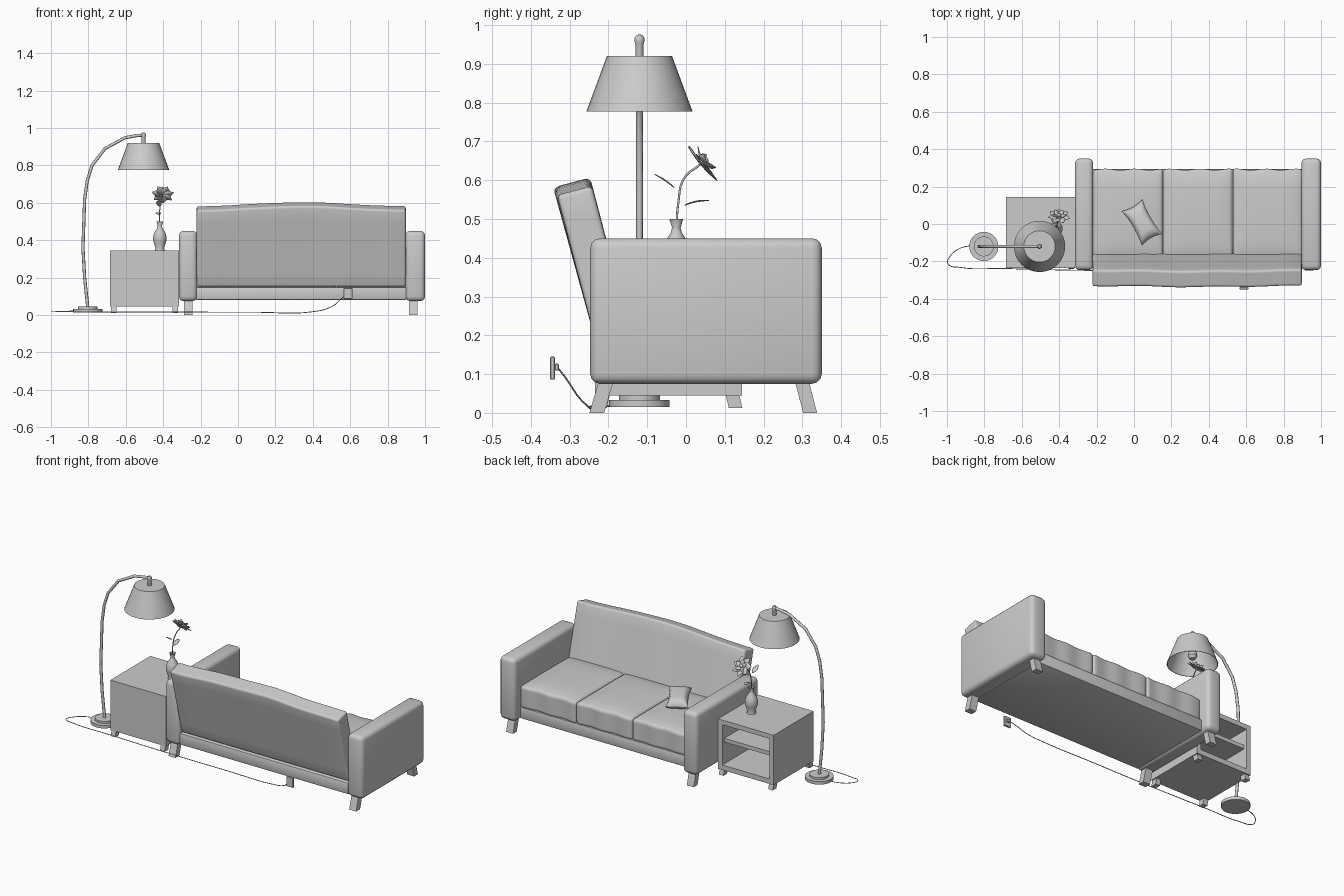
import bpy, bmesh, math
from mathutils import Vector, Matrix

if "Cube" in bpy.data.objects:
    bpy.data.objects.remove(bpy.data.objects["Cube"])


def add(name, bm, smooth=True, angle=35):
    bmesh.ops.recalc_face_normals(bm, faces=bm.faces)
    me = bpy.data.meshes.new(name)
    bm.to_mesh(me)
    bm.free()
    ob = bpy.data.objects.new(name, me)
    bpy.context.collection.objects.link(ob)
    if smooth:
        bpy.ops.object.select_all(action='DESELECT')
        ob.select_set(True)
        bpy.context.view_layer.objects.active = ob
        bpy.ops.object.shade_smooth_by_angle(angle=math.radians(angle))
    return ob


def box(name, lo, hi, bevel=0, segs=3):
    lo, hi = Vector(lo), Vector(hi)
    bm = bmesh.new()
    bmesh.ops.create_cube(bm, size=1)
    for v in bm.verts:
        v.co = (lo + hi) / 2 + v.co * (hi - lo)
    if bevel:
        bmesh.ops.bevel(bm, geom=bm.edges[:], offset=bevel, segments=segs,
                        affect='EDGES', profile=0.5)
    return add(name, bm, bool(bevel))


def soft_box(name, size, bevel, shape, matrix):
    """Rounded, subdivided box; shape(co) moves its points in local space."""
    bm = bmesh.new()
    bmesh.ops.create_cube(bm, size=1)
    for v in bm.verts:
        v.co *= Vector(size)
    for axis, n in ((0, 12), (1, 6), (2, 6)):
        for i in range(1, n):
            p, no = Vector(), Vector()
            p[axis] = size[axis] * (i / n - 0.5)
            no[axis] = 1
            bmesh.ops.bisect_plane(bm, geom=bm.verts[:] + bm.edges[:] + bm.faces[:],
                                   plane_co=p, plane_no=no)
    sharp = [e for e in bm.edges if e.calc_face_angle(0) > 1]
    bmesh.ops.bevel(bm, geom=sharp, offset=bevel, segments=3, affect='EDGES', profile=0.5)
    for v in bm.verts:
        v.co = matrix @ Vector(shape(v.co.copy()))
    return add(name, bm, angle=50)


def lathe(name, profile, loc, n=32):
    bm = bmesh.new()
    vs = [bm.verts.new((r, 0, z)) for r, z in profile]
    es = [bm.edges.new(p) for p in zip(vs, vs[1:])]
    bmesh.ops.spin(bm, geom=vs + es, axis=(0, 0, 1), cent=(0, 0, 0), steps=n, angle=math.tau)
    bmesh.ops.remove_doubles(bm, verts=bm.verts, dist=1e-5)
    bmesh.ops.translate(bm, verts=bm.verts, vec=loc)
    return add(name, bm)


def tube(name, pts, r, smooth=True):
    cu = bpy.data.curves.new(name, 'CURVE')
    cu.dimensions = '3D'
    cu.bevel_depth, cu.bevel_resolution, cu.use_fill_caps = r, 2, True
    cu.resolution_u = 6
    s = cu.splines.new('BEZIER')
    s.bezier_points.add(len(pts) - 1)
    for b, p in zip(s.bezier_points, pts):
        b.co = p
        b.handle_left_type = b.handle_right_type = 'AUTO' if smooth else 'VECTOR'
    ob = bpy.data.objects.new(name, cu)
    bpy.context.collection.objects.link(ob)
    return ob


def slanted_leg(name, top, bottom, w, d):
    """Straight leg leaning from the top centre to the bottom centre."""
    ob = box(name, (-w / 2, -d / 2, 0), (w / 2, d / 2, 1))
    for v in ob.data.vertices:
        c = Vector(bottom).lerp(Vector(top), v.co.z)
        v.co = (c.x + v.co.x, c.y + v.co.y, c.z)
    return ob


def petal(name, length, width, bend, matrix):
    """Pointed cupped blade along local +x, bending towards +z."""
    bm = bmesh.new()
    rows = []
    for i in range(7):
        t = i / 6
        w = width * (math.sin(math.pi * t ** 0.85) * 0.95 + 0.05) / 2
        rows.append([bm.verts.new(matrix @ Vector(
            (length * t, w * k, bend * t * t + 0.15 * w * abs(k)))) for k in (-1, 0, 1)])
    for a, b in zip(rows, rows[1:]):
        for k in (0, 1):
            bm.faces.new((a[k], a[k + 1], b[k + 1], b[k]))
    ob = add(name, bm, angle=60)
    m = ob.modifiers.new('thickness', 'SOLIDIFY')
    m.thickness = 0.002
    return ob


# Sofa frame: arms, base and splayed legs
for side, x0, x1, lx in (('left', -0.315, -0.218, -0.265), ('right', 0.895, 1.0, 0.937)):
    box(side + '_arm', (x0, -0.247, 0.075), (x1, 0.35, 0.45), 0.025)
    slanted_leg(side + '_rear_leg', (lx, -0.205, 0.085), (lx, -0.23, 0), 0.046, 0.038)
    slanted_leg(side + '_front_leg', (lx, 0.298, 0.085), (lx, 0.32, 0), 0.046, 0.036)
box('sofa_base', (-0.225, -0.237, 0.08), (0.9, 0.295, 0.15), 0.008, 2)

# Three puffed seat cushions
for i in range(3):
    x = 0.341 + (i - 1) * 0.373

    def puff(c):
        u, v = c.x / 0.187, c.y / 0.24
        k = max(0, 1 - u ** 4) * max(0, 1 - v ** 4)
        if c.z > 0:
            c.z += 0.014 * k
        c.y += 0.004 * math.sin(c.x * 40 + i) * (c.y > 0.2)
        return c
    soft_box('seat_cushion_%d' % (i + 1), (0.372, 0.48, 0.13), 0.014, puff,
             Matrix.Translation((x, 0.052, 0.21)))


# Reclined backrest with a gently arched top
def arch(c):
    u = c.x / 0.56
    t = (c.z + 0.2125) / 0.425
    c.z += 0.022 * t * math.cos(u * math.pi / 2) ** 2
    c.y += 0.003 * math.sin(u * 9) * t
    return c


back_m = (Matrix.Translation((0.338, -0.225, 0.15)) @ Matrix.Rotation(math.radians(15), 4, 'X')
          @ Matrix.Translation((0, 0.0475, 0.2125)))
soft_box('backrest', (1.118, 0.093, 0.425), 0.012, arch, back_m)

# Throw pillow: grid pinched at the corners
bm = bmesh.new()
bmesh.ops.create_cube(bm, size=2)
bmesh.ops.subdivide_edges(bm, edges=bm.edges[:], cuts=9, use_grid_fill=True)
pm = (Matrix.Translation((0.043, 0.008, 0.325)) @ Matrix.Rotation(math.radians(-60), 4, 'Z')
      @ Matrix.Rotation(math.radians(-6), 4, 'Y'))
for v in bm.verts:
    u, w, h = v.co
    k = ((1 - u ** 4) * (1 - w ** 4)) ** 0.6
    v.co = pm @ Vector((0.107 * u * (1 - 0.1 * (1 - w * w)),
                        0.062 * w * (1 - 0.14 * (1 - u * u)), h * (0.003 + 0.03 * k)))
add('throw_pillow', bm, angle=60)

# Side table, open on the +y side
X0, X1, Y0, Y1, Z0, Z1 = -0.685, -0.315, -0.235, 0.145, 0.045, 0.345
box('table_top', (X0, Y0, Z1 - 0.028), (X1, Y1, Z1))
box('table_bottom', (X0, Y0, Z0), (X1, Y1, Z0 + 0.03))
box('table_left_side', (X0, Y0, Z0 + 0.03), (X0 + 0.028, Y1, Z1 - 0.028))
box('table_right_side', (X1 - 0.028, Y0, Z0 + 0.03), (X1, Y1, Z1 - 0.028))
box('table_back', (X0 + 0.028, Y0, Z0 + 0.03), (X1 - 0.028, Y0 + 0.02, Z1 - 0.028))
box('table_shelf', (X0 + 0.028, Y0 + 0.02, 0.205), (X1 - 0.028, Y1 - 0.02, 0.228))
for x in (-0.664, -0.336):
    for y, s in ((-0.216, -1), (0.122, 1)):
        slanted_leg('table_leg', (x, y - 0.003 * s, 0.05), (x, y + 0.006 * s, 0.012), 0.03, 0.035)

# Vase
lathe('vase', [(0, 0.345), (0.026, 0.345), (0.023, 0.36), (0.034, 0.392), (0.037, 0.415),
               (0.029, 0.442), (0.014, 0.465), (0.011, 0.478), (0.018, 0.5), (0.015, 0.5),
               (0.008, 0.478), (0, 0.46)], (-0.418, -0.025, 0), 24)

# Flower: stem, leaves, two rings of petals and a centre
tube('flower_stem', [(-0.418, -0.025, 0.46), (-0.42, -0.02, 0.54), (-0.412, -0.005, 0.605),
                     (-0.402, 0.036, 0.64)], 0.003)


def frame(loc, x_dir, up):
    x = Vector(x_dir).normalized()
    y = Vector(up).cross(x).normalized()
    z = x.cross(y)
    return Matrix.Translation(loc) @ Matrix((x, y, z)).transposed().to_4x4()


petal('upper_leaf', 0.06, 0.03, 0.014, frame((-0.42, -0.03, 0.582), (-0.1, -0.7, 0.75), (0, -0.5, -0.6)))
petal('lower_leaf', 0.064, 0.03, -0.012, frame((-0.421, -0.004, 0.536), (-0.2, 0.95, 0.38), (0, -0.3, 1)))
head = Matrix.Translation((-0.402, 0.038, 0.642)) @ \
    Vector((0.05, 0.77, 0.64)).to_track_quat('Z', 'Y').to_matrix().to_4x4()
for n, length, width, bend, lift in ((7, 0.06, 0.042, 0.006, 0.0), (5, 0.038, 0.028, 0.016, 0.008)):
    for i in range(n):
        petal('petal', length, width, bend, head @ Matrix.Rotation(math.tau * (i + 0.3) / n, 4, 'Z')
              @ Matrix.Translation((0, 0, lift)) @ Matrix.Rotation(0.12, 4, 'X'))
bm = bmesh.new()
bmesh.ops.create_uvsphere(bm, u_segments=12, v_segments=8, radius=0.011,
                          matrix=head @ Matrix.Translation((0, 0, 0.012)))
add('flower_centre', bm)

# Floor lamp: stepped base, bent pole, finial, shade and bulb
LY = -0.12
lathe('lamp_base', [(0, 0.015), (0.078, 0.015), (0.078, 0.033), (0.053, 0.033), (0.053, 0.045),
                    (0, 0.045)], (-0.803, LY, 0))
pole = [(-0.803, 0.04), (-0.82, 0.2), (-0.829, 0.36), (-0.82, 0.62), (-0.806, 0.72), (-0.78, 0.8),
        (-0.712, 0.89), (-0.605, 0.948), (-0.54, 0.96), (-0.505, 0.962)]
tube('lamp_pole', [(x, LY, z) for x, z in pole], 0.0085, False)
lathe('lamp_finial', [(0, 0.86), (0.01, 0.86), (0.01, 0.95), (0.013, 0.958), (0.013, 0.966),
                      (0.008, 0.974), (0, 0.976)], (-0.505, LY, 0), 16)
lathe('lamp_shade', [(0, 0.92), (0.084, 0.92), (0.137, 0.777), (0.134, 0.777), (0.081, 0.916),
                     (0, 0.916)], (-0.505, LY, 0))
lathe('lamp_bulb', [(0, 0.802), (0.016, 0.807), (0.026, 0.824), (0.024, 0.84), (0.013, 0.86),
                    (0.013, 0.885), (0, 0.885)], (-0.505, LY, 0), 16)

# Power cord, plug and wall outlet
tube('power_cord', [(-0.87, -0.115, 0.022), (-0.93, -0.13, 0.02), (-0.985, -0.175, 0.018),
                    (-0.995, -0.212, 0.018), (-0.93, -0.232, 0.018), (-0.7, -0.238, 0.017),
                    (-0.25, -0.248, 0.016), (0.1, -0.248, 0.015), (0.4, -0.254, 0.018),
                    (0.5, -0.28, 0.045), (0.555, -0.31, 0.09), (0.588, -0.332, 0.118)], 0.0022)
box('outlet_plate', (0.565, -0.35, 0.086), (0.611, -0.338, 0.145), 0.002, 1)
box('plug', (0.578, -0.338, 0.109), (0.598, -0.328, 0.127), 0.002, 1)
